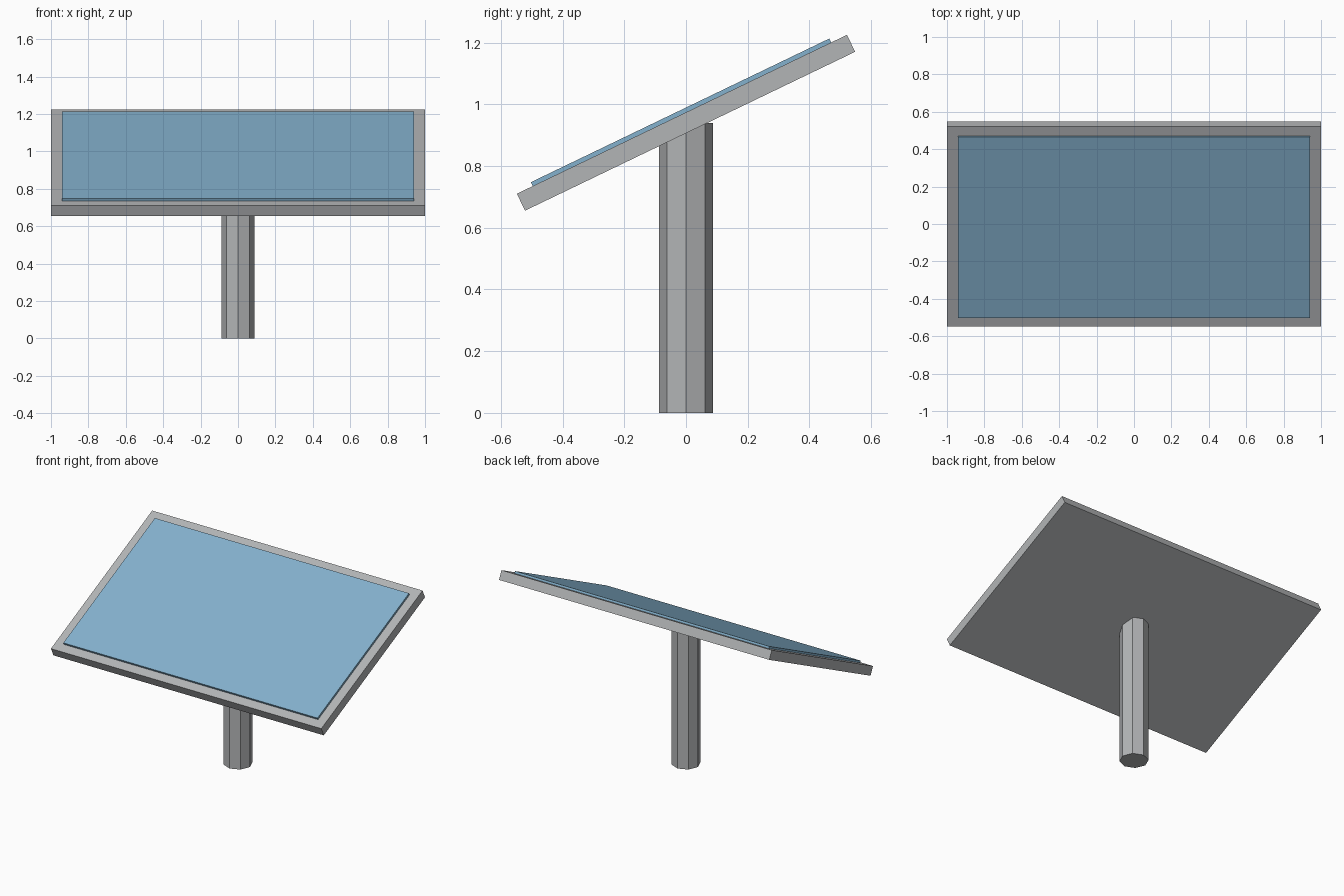
import bpy, math
from mathutils import Matrix

if "Cube" in bpy.data.objects:
    bpy.data.objects.remove(bpy.data.objects["Cube"])

TILT = Matrix.Rotation(math.radians(25.7), 4, 'X')
CENTRE = Matrix.Translation((0, 0, 0.94))


def material(name, colour):
    m = bpy.data.materials.new(name)
    m.diffuse_color = (*colour, 1)
    m.use_nodes = True
    m.node_tree.nodes["Principled BSDF"].inputs["Base Color"].default_value = m.diffuse_color
    return m


grey = material("metal grey", (0.45, 0.46, 0.47))
blue = material("panel blue", (0.23, 0.44, 0.61))


def tilted_slab(name, size, lift, mat):
    """Box in the tilted panel plane, raised along the panel normal."""
    bpy.ops.mesh.primitive_cube_add(size=1)
    ob = bpy.context.object
    ob.name = name
    ob.data.transform(CENTRE @ TILT @ Matrix.Translation((0, 0, lift)) @ Matrix.Diagonal((*size, 1)))
    ob.data.materials.append(mat)
    return ob


# Tilted backing frame and the raised blue panel on it
tilted_slab("panel_frame", (2.0, 1.187, 0.061), 0, grey)
tilted_slab("blue_panel", (1.88, 1.073, 0.03), 0.0295, blue)

# Eight-sided post, its top buried in the frame
bpy.ops.mesh.primitive_cylinder_add(vertices=8, radius=0.088, depth=0.94, location=(0, 0, 0.47))
post = bpy.context.object
post.name = "post"
post.data.materials.append(grey)
